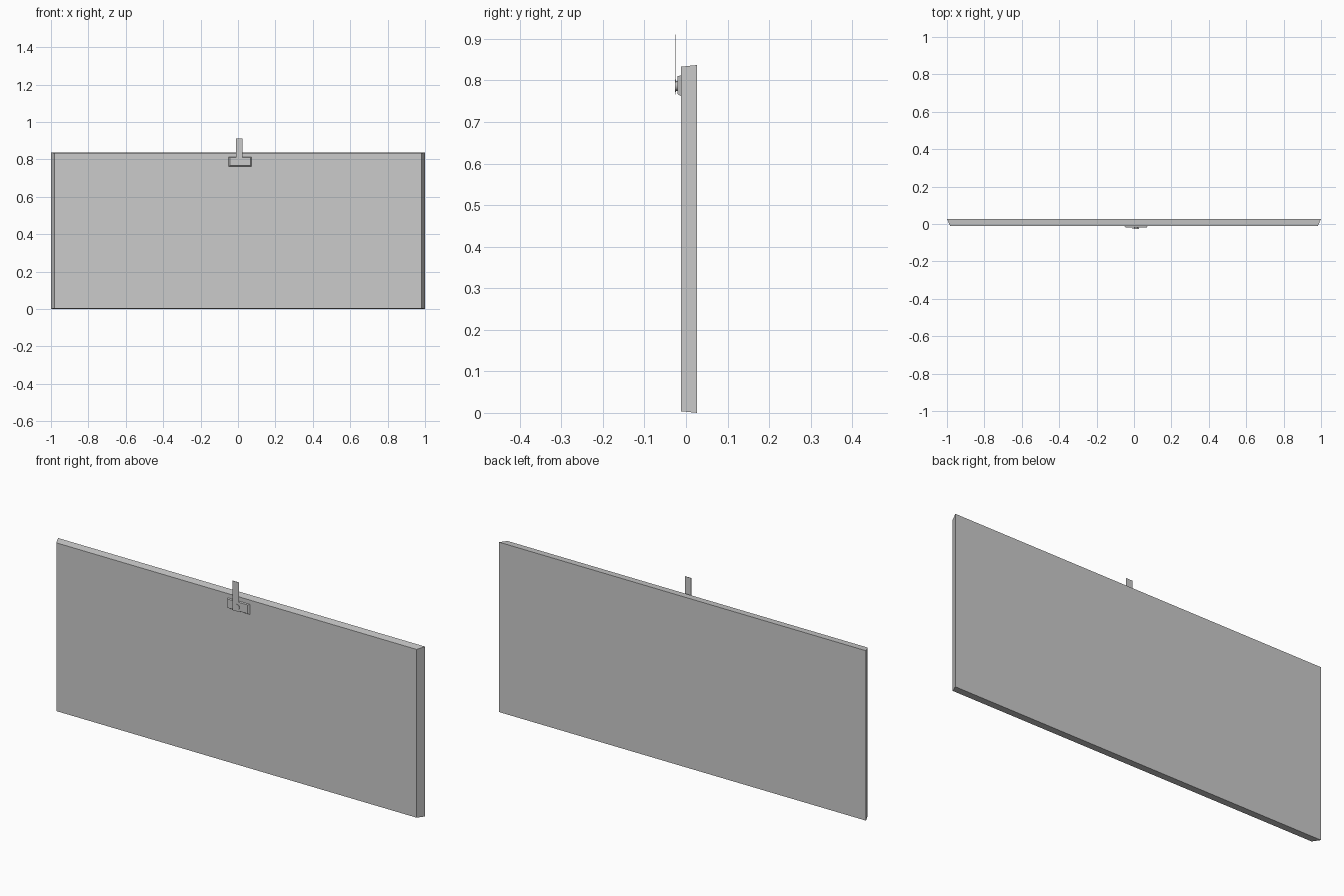
import bpy, bmesh, math

if "Cube" in bpy.data.objects:
    bpy.data.objects.remove(bpy.data.objects["Cube"])


def tapered_slab(name, back, front, y_back, y_front):
    """Closed slab between two (x0, x1, z0, z1) rectangles."""
    bm = bmesh.new()
    rings = []
    for (x0, x1, z0, z1), y in ((back, y_back), (front, y_front)):
        rings.append([bm.verts.new((x, y, z)) for x, z in
                      ((x0, z0), (x1, z0), (x1, z1), (x0, z1))])
    b, f = rings
    bm.faces.new(b)
    bm.faces.new(f)
    for i in range(4):
        j = (i + 1) % 4
        bm.faces.new((b[i], b[j], f[j], f[i]))
    bmesh.ops.recalc_face_normals(bm, faces=bm.faces)
    mesh = bpy.data.meshes.new(name)
    bm.to_mesh(mesh)
    bm.free()
    obj = bpy.data.objects.new(name, mesh)
    bpy.context.collection.objects.link(obj)
    return obj


def disc(name, radius, y0, y1, x, z):
    """Short cylinder pointing along y."""
    bpy.ops.mesh.primitive_cylinder_add(
        vertices=16, radius=radius, depth=y1 - y0,
        location=(x, (y0 + y1) / 2, z), rotation=(math.pi / 2, 0, 0))
    bpy.context.object.name = name
    bpy.ops.object.shade_smooth_by_angle()


# Main board, front face slightly smaller than the back
tapered_slab("board", (-1, 1, 0, 0.837), (-0.982, 0.982, 0.004, 0.833), 0.027, -0.012)

# Latch plate with bevelled rim
tapered_slab("latch_plate", (-0.05, 0.073, 0.762, 0.812),
             (-0.043, 0.066, 0.767, 0.81), -0.012, -0.02)

# Pivot behind the strap, and its head in front
disc("pivot", 0.012, -0.025, -0.018, 0.011, 0.787)
disc("pivot_head", 0.015, -0.027, -0.0245, 0.011, 0.787)

# Thin upright strap
strap = (-0.012, 0.023, 0.766, 0.911)
tapered_slab("latch_strap", strap, strap, -0.0235, -0.0255)
